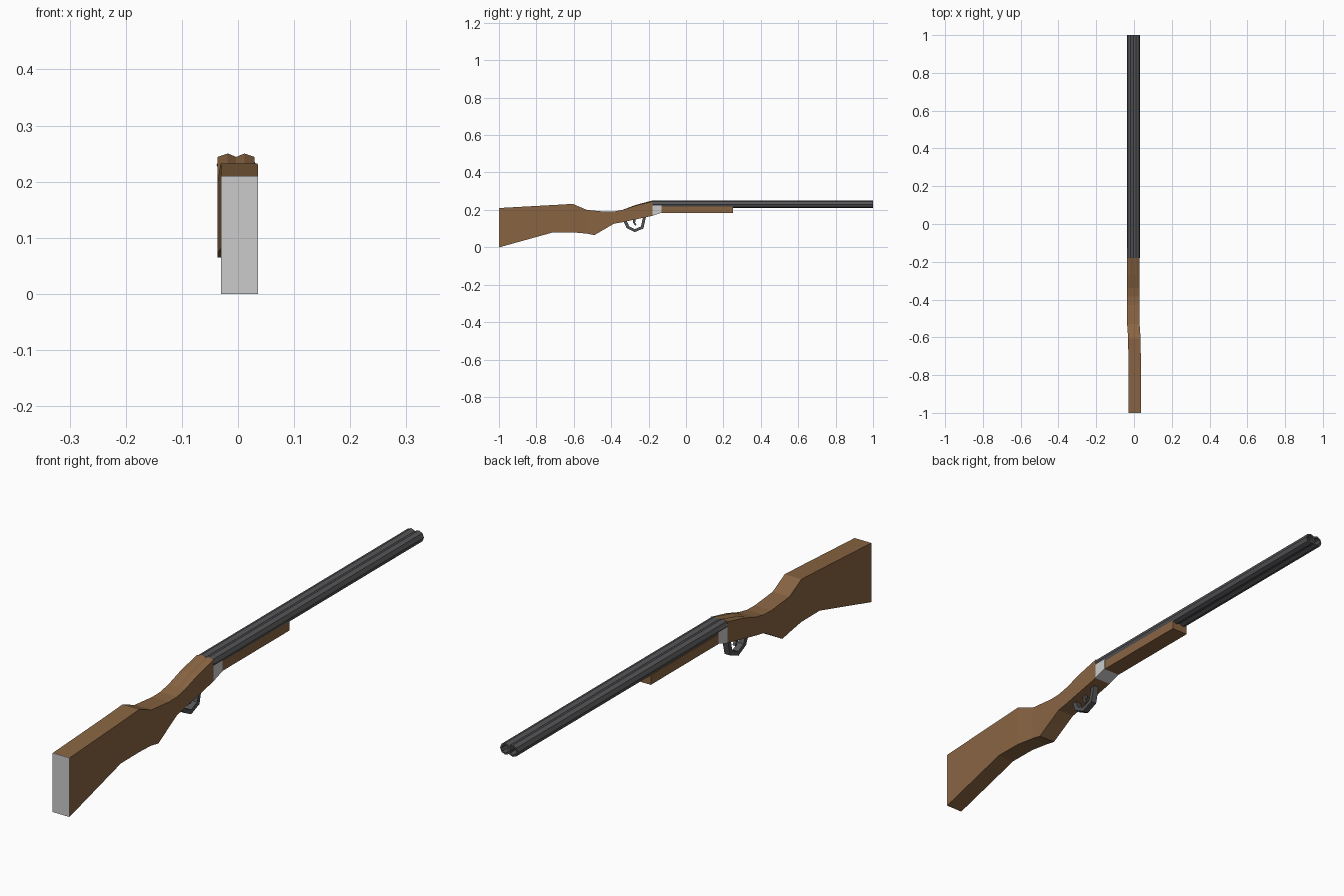
import bpy, bmesh, math

if "Cube" in bpy.data.objects:
    bpy.data.objects.remove(bpy.data.objects["Cube"])

wood = bpy.data.materials.new("wood")
wood.diffuse_color = (0.25, 0.13, 0.055, 1)
wood.use_nodes = True
wood.node_tree.nodes["Principled BSDF"].inputs["Base Color"].default_value = wood.diffuse_color
steel = bpy.data.materials.new("dark_steel")
steel.diffuse_color = (0.09, 0.09, 0.095, 1)
steel.use_nodes = True
steel.node_tree.nodes["Principled BSDF"].inputs["Base Color"].default_value = steel.diffuse_color
CX = -0.003  # centre line of barrels and receiver


def make(name, verts, faces, mat=None):
    mesh = bpy.data.meshes.new(name)
    mesh.from_pydata(verts, [], faces)
    bm = bmesh.new()
    bm.from_mesh(mesh)
    bmesh.ops.recalc_face_normals(bm, faces=bm.faces)
    bm.to_mesh(mesh)
    bm.free()
    if mat:
        mesh.materials.append(mat)
    obj = bpy.data.objects.new(name, mesh)
    bpy.context.collection.objects.link(obj)
    return obj


def loft(name, rings, mat=None, closed=False):
    n, m = len(rings[0]), len(rings)
    verts = [p for r in rings for p in r]
    faces = []
    for i in range(m if closed else m - 1):
        a, b = i * n, (i + 1) % m * n
        faces += [(a + j, a + (j + 1) % n, b + (j + 1) % n, b + j) for j in range(n)]
    if not closed:
        faces += [tuple(range(n)), tuple(range((m - 1) * n, m * n))]
    return make(name, verts, faces, mat)


def section(y, top, bottom, xc, half, ridge=0):
    # flat-sided section whose top can swell into two barrel-like ridges
    shape = [(-1, -ridge), (-0.45, 0), (0, -ridge), (0.45, 0), (1, -ridge)]
    ring = [(xc + half * u, y, top + dz) for u, dz in shape]
    return ring + [(xc + half, y, bottom), (xc - half, y, bottom)]


# Stock, offset slightly sideways behind the grip
stations = [
    (-0.998, 0.21, 0.0, 0.003, 0.033),
    (-0.71, 0.226, 0.08, 0.003, 0.033),
    (-0.605, 0.232, 0.08, 0.002, 0.033),
    (-0.53, 0.2, 0.073, -0.0035, 0.033),
    (-0.49, 0.196, 0.065, -0.0035, 0.033),
    (-0.43, 0.19, 0.1, -0.0035, 0.033),
    (-0.385, 0.191, 0.126, -0.0035, 0.033),
    (-0.34, 0.2, 0.134, -0.0035, 0.033),
    (-0.27, 0.226, 0.149, -0.0035, 0.033, 0.003),
    (-0.18, 0.25, 0.168, -0.0035, 0.033, 0.006),
]
loft("stock", [section(*s) for s in stations], wood)

# Thin grey butt plate
loft("butt_plate", [section(y, 0.21, 0, 0.003, 0.033) for y in (-1, -0.998)])

# Receiver
loft("receiver", [section(-0.18, 0.236, 0.168, -0.0035, 0.033),
                  section(-0.13, 0.236, 0.185, -0.0035, 0.033)])

# Fore-end
loft("fore_end", [section(-0.13, 0.218, 0.184, -0.0045, 0.032),
                  section(0.25, 0.218, 0.184, -0.0045, 0.032)], wood)

# Two eight-sided barrels with open bores
for side, label in ((-1, "left"), (1, "right")):
    rings = []
    for y, r in ((-0.18, 0.0205), (1, 0.0205), (1, 0.0145), (0.85, 0.0145)):
        rings.append([(CX + side * 0.0147 + r * math.sin(k * math.pi / 4), y,
                       0.2295 + r * math.cos(k * math.pi / 4)) for k in range(8)])
    loft(label + "_barrel", rings, steel)


def strap(name, outer, inner, half):
    # flat band between two profiles
    loft(name, [[(CX - half, *o), (CX + half, *o), (CX + half, *i), (CX - half, *i)]
                for o, i in zip(outer, inner)], steel)


# Trigger guard and trigger
strap("trigger_guard",
      [(-0.335, 0.142), (-0.318, 0.103), (-0.275, 0.081), (-0.228, 0.1), (-0.214, 0.162)],
      [(-0.318, 0.145), (-0.304, 0.112), (-0.274, 0.097), (-0.241, 0.111), (-0.23, 0.16)], 0.011)
strap("trigger",
      [(-0.284, 0.15), (-0.282, 0.13), (-0.272, 0.115)],
      [(-0.268, 0.152), (-0.272, 0.132), (-0.264, 0.119)], 0.005)
